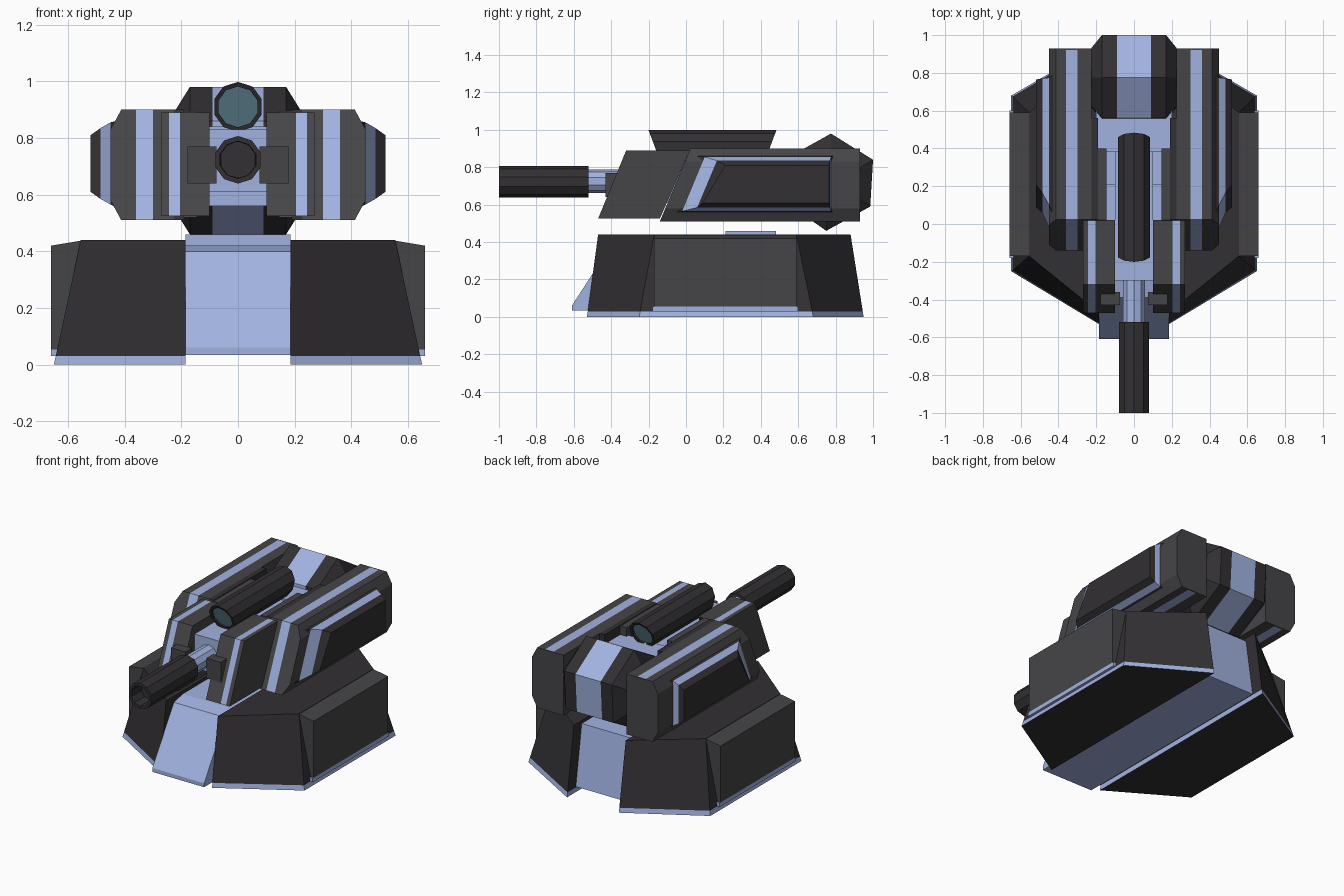
import bpy
from math import sin, cos, pi

if "Cube" in bpy.data.objects:
    bpy.data.objects.remove(bpy.data.objects["Cube"])


def material(name, r, g, b):
    m = bpy.data.materials.new(name)
    m.diffuse_color = (r, g, b, 1)
    m.use_nodes = True
    m.node_tree.nodes["Principled BSDF"].inputs["Base Color"].default_value = m.diffuse_color
    return m


DARK = material("dark", 0.032, 0.029, 0.033)
GREY = material("grey", 0.06, 0.06, 0.065)
BLUE = material("blue", 0.36, 0.45, 0.75)
GLASS = material("glass", 0.12, 0.24, 0.30)


def loft(name, rings, bands, cap=None, mirror=False):
    """Skin equal-sized rings; one material per band, caps use `cap`."""
    cap = cap or bands[0]
    n = len(rings[0])
    mats = list(dict.fromkeys(bands + [cap]))
    verts = [p for r in rings for p in r]
    faces, ids = [tuple(range(n))], [mats.index(cap)]
    for k, mat in enumerate(bands):
        for i in range(n):
            j = (i + 1) % n
            faces.append((k * n + i, k * n + j, k * n + n + j, k * n + n + i))
            ids.append(mats.index(mat))
    last = (len(rings) - 1) * n
    faces.append(tuple(range(last, last + n)))
    ids.append(mats.index(cap))
    me = bpy.data.meshes.new(name)
    me.from_pydata(verts, [], faces)
    for m in mats:
        me.materials.append(m)
    for f, i in zip(me.polygons, ids):
        f.material_index = i
    ob = bpy.data.objects.new(name, me)
    bpy.context.collection.objects.link(ob)
    # consistent outward normals
    import bmesh
    bm = bmesh.new()
    bm.from_mesh(me)
    bmesh.ops.recalc_face_normals(bm, faces=bm.faces)
    bm.to_mesh(me)
    bm.free()
    if mirror:
        ob.modifiers.new("mirror", "MIRROR")
    return ob


def at_x(x, profile):
    return [(x, y, z) for y, z in profile]


def at_z(z, profile):
    return [(x, y, z) for x, y in profile]


def slab(name, x0, x1, profile, mat, mirror=True):
    return loft(name, [at_x(x0, profile), at_x(x1, profile)], [mat], mirror=mirror)


def rect(y0, y1, z0, z1):
    return [(y0, z0), (y1, z0), (y1, z1), (y0, z1)]


def circle(y, z, r, n=10, lean=0.0):
    """Ring around the y axis; lean slants the ring with height."""
    return [(r * sin(2 * pi * i / n), y + lean * r * cos(2 * pi * i / n),
             z + r * cos(2 * pi * i / n)) for i in range(n)]


# Base: two sloped halves with a blue foot band
foot = [(0.185, -0.53), (0.65, -0.25), (0.65, 0.68), (0.185, 0.95)]
foot_up = [(0.185, -0.525), (0.643, -0.245), (0.643, 0.675), (0.185, 0.945)]
deck = [(0.185, -0.47), (0.555, -0.17), (0.555, 0.59), (0.185, 0.88)]
loft("base_half", [at_z(0, foot), at_z(0.03, foot_up), at_z(0.44, deck)],
     [BLUE, DARK], DARK, True)
side = [(0.54, 0.055), (0.66, 0.055), (0.66, 0.42), (0.54, 0.44)]
loft("base_side_panel", [[(x, y, z) for x, z in side] for y in (-0.17, 0.59)],
     [GREY], mirror=True)
slab("base_side_trim", 0.60, 0.66, rect(-0.18, 0.60, 0.03, 0.055), BLUE)

# Base centre strip and pivot plate
slab("base_centre_strip", -0.185, 0.185,
     [(-0.61, 0.035), (-0.61, 0.06), (-0.39, 0.40), (-0.30, 0.42),
      (0.80, 0.42), (0.86, 0.035)], BLUE, False)
slab("pivot_plate", -0.185, 0.185, rect(0.21, 0.48, 0.41, 0.46), BLUE, False)

# Turret core
slab("turret_core", -0.10, 0.10, rect(-0.30, 0.60, 0.61, 0.83), BLUE, False)
slab("core_rear_block", -0.20, 0.20, rect(0.38, 0.60, 0.56, 0.84), BLUE, False)


# Side pods built as slices with a blue stripe
def pod(z0, z1, back):
    f = lambda z: -0.14 + (z - 0.51) * 0.42
    return [(f(z0), z0), (back, z0), (back, z1), (f(z1), z1)]


slab("pod_inner_lip", 0.145, 0.19, pod(0.52, 0.895, 0.40), GREY)
slab("pod_inner_step", 0.19, 0.225, pod(0.51, 0.90, 0.56), DARK)
slab("pod_inner", 0.225, 0.30, pod(0.51, 0.90, 0.93), GREY)
slab("pod_stripe", 0.30, 0.36, pod(0.51, 0.90, 0.922), BLUE)
slab("pod_stripe_end", 0.30, 0.36, rect(0.922, 0.93, 0.51, 0.90), GREY)
loft("pod_outer", [at_x(0.36, pod(0.51, 0.90, 0.93)),
                   at_x(0.412, pod(0.51, 0.90, 0.93)),
                   at_x(0.45, pod(0.58, 0.83, 0.93))], [GREY, GREY], GREY, True)


# Raised panel on the outside of each pod
def panel(x, low, high, back, z0, z1):
    return at_x(x, [(low, z0), (back, z0), (back, z1), (high, z1)])


loft("pod_side_panel", [panel(0.41, -0.10, 0.03, 0.80, 0.55, 0.875),
                        panel(0.43, -0.08, 0.05, 0.79, 0.555, 0.86),
                        panel(0.45, -0.02, 0.10, 0.775, 0.565, 0.855),
                        panel(0.485, 0.06, 0.165, 0.77, 0.585, 0.835),
                        panel(0.52, 0.09, 0.21, 0.765, 0.61, 0.81)],
     [DARK, DARK, BLUE, DARK], DARK, True)

# Slanted guards beside the barrel
guard = [(-0.47, 0.525), (-0.14, 0.525), (0.02, 0.89), (-0.32, 0.89)]
slab("guard_inner", 0.10, 0.205, guard, GREY)
slab("guard_stripe", 0.205, 0.243, guard, BLUE)
slab("guard_outer", 0.243, 0.27, guard, GREY)
slab("guard_block", 0.075, 0.178, rect(-0.43, -0.36, 0.64, 0.77), GREY)

# Rear drum: hexagon across x with chamfered ends and a blue band
hexa = [(0.775, 0.98), (1.0, 0.84), (0.985, 0.59), (0.75, 0.46),
        (0.55, 0.60), (0.56, 0.86)]
small = [(0.775 + (y - 0.775) * 0.7, 0.72 + (z - 0.72) * 0.66) for y, z in hexa]
loft("rear_drum", [at_x(-0.225, small), at_x(-0.17, hexa), at_x(-0.09, hexa),
                   at_x(0.09, hexa), at_x(0.17, hexa), at_x(0.225, small)],
     [DARK, DARK, BLUE, DARK, DARK], DARK)

# Barrel with recessed muzzle, on a blue shaft
loft("barrel_shaft", [circle(-0.53, 0.725, 0.062), circle(-0.25, 0.725, 0.062)], [BLUE])
loft("barrel", [circle(-0.90, 0.723, 0.064), circle(-1.0, 0.723, 0.066),
                circle(-1.0, 0.723, 0.084), circle(-0.52, 0.723, 0.084)],
     [DARK] * 3)

# Scope with slanted ends and glass at both ends
loft("scope", [circle(-0.15, 0.91, 0.072, lean=-0.38), circle(-0.165, 0.91, 0.072, lean=-0.38),
               circle(-0.167, 0.91, 0.088, lean=-0.38), circle(0.45, 0.91, 0.088, lean=0.38),
               circle(0.448, 0.91, 0.072, lean=0.38), circle(0.433, 0.91, 0.072, lean=0.38)],
     [DARK] * 5, GLASS)
